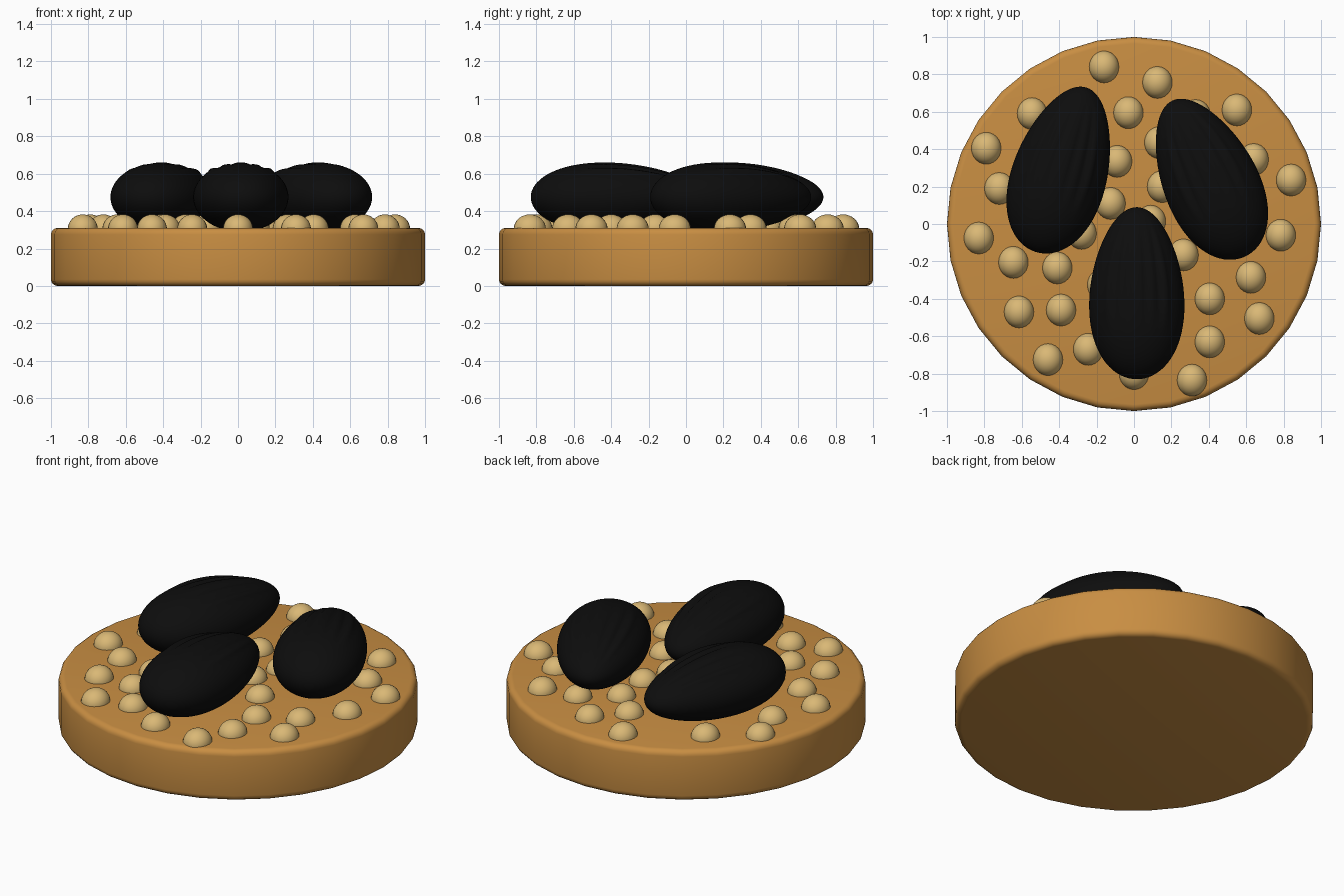
import bpy, bmesh, math
from mathutils import Matrix

if "Cube" in bpy.data.objects:
    bpy.data.objects.remove(bpy.data.objects["Cube"])


def material(name, rgb):
    m = bpy.data.materials.new(name)
    m.diffuse_color = (*rgb, 1)
    m.use_nodes = True
    m.node_tree.nodes["Principled BSDF"].inputs["Base Color"].default_value = m.diffuse_color
    return m


BISCUIT = material("biscuit brown", (0.58, 0.27, 0.055))
GRAIN = material("pale grain", (0.70, 0.48, 0.18))
BLACK = material("glossy black", (0.004, 0.004, 0.004))


def finish(bm, name, mat):
    me = bpy.data.meshes.new(name)
    bmesh.ops.recalc_face_normals(bm, faces=bm.faces[:])
    for f in bm.faces:
        f.smooth = True
    bm.to_mesh(me)
    bm.free()
    me.materials.append(mat)
    ob = bpy.data.objects.new(name, me)
    bpy.context.collection.objects.link(ob)
    return ob


# round base with softened rims
bm = bmesh.new()
bmesh.ops.create_cone(bm, cap_ends=True, segments=32, radius1=1, radius2=1, depth=0.31,
                      matrix=Matrix.Translation((0, 0, 0.155)))
rims = [e for e in bm.edges if abs(e.verts[0].co.z - e.verts[1].co.z) < 0.01]
bmesh.ops.bevel(bm, geom=rims, offset=0.035, segments=4, profile=0.5, affect='EDGES')
finish(bm, "biscuit_base", BISCUIT)

# small domes scattered over the top
DOMES = [(-.16, .84), (.125, .757), (-.545, .59), (-.03, .595), (.55, .61), (.33, .58),
         (-.79, .405), (-.09, .335), (.135, .435), (.64, .345), (.84, .235), (-.72, .19),
         (.15, .20), (-.125, .11), (.09, .015), (-.83, -.075), (.785, -.06), (-.645, -.205),
         (-.41, -.235), (-.28, -.05), (.265, -.165), (.625, -.285), (-.17, -.325),
         (.405, -.40), (-.615, -.47), (-.39, -.46), (.67, -.505), (.405, -.63),
         (-.245, -.67), (-.46, -.725), (.31, -.835), (0, -.80)]
bm = bmesh.new()
for x, y in DOMES:
    bmesh.ops.create_uvsphere(bm, u_segments=24, v_segments=16, radius=1,
                              matrix=Matrix.Translation((x, y, 0.305))
                              @ Matrix.Diagonal((0.08, 0.086, 0.077, 1)))
finish(bm, "grain_domes", GRAIN)


# egg-shaped bean, narrow end toward +y, with long grooves on the upper side
def bean(name, x, y, angle):
    bm = bmesh.new()
    bmesh.ops.create_uvsphere(bm, u_segments=96, v_segments=40, radius=1,
                              matrix=Matrix.Rotation(-math.pi / 2, 4, 'X'))
    for v in bm.verts:
        t = v.co.y
        r = math.hypot(v.co.x, v.co.z)
        k = 1 - 0.15 * t
        if v.co.z > 0 and r > 1e-4:
            u = v.co.x / r
            fade = max(0, 1 - ((t - 0.2) / 0.65) ** 2)
            groove = sum(math.exp(-((abs(u) - c) / 0.06) ** 2) for c in (0.2, 0.48))
            ridge = math.exp(-((abs(u) - 0.6) / 0.07) ** 2)
            k += fade * (0.05 * ridge - 0.06 * groove)
        v.co = (v.co.x * 0.252 * k, t * 0.46, v.co.z * 0.183 * k)
    ob = finish(bm, name, BLACK)
    ob.location = (x, y, 0.475)
    ob.rotation_euler.z = math.radians(angle)


bean("front_bean", 0.015, -0.37, 0)
bean("left_bean", -0.39, 0.29, -17)
bean("right_bean", 0.40, 0.243, 25)
